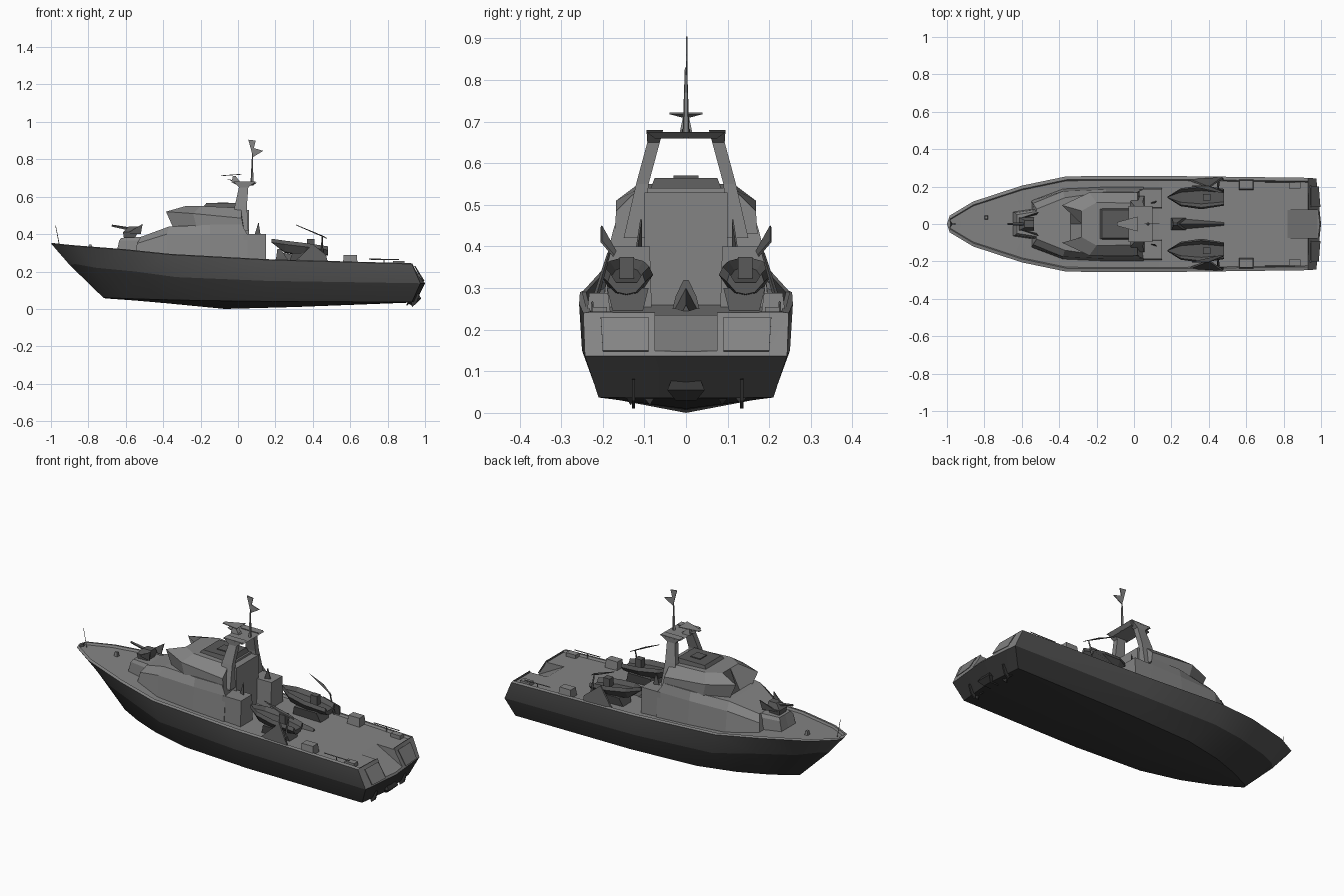
import bpy, bmesh, math
from mathutils import Vector

if "Cube" in bpy.data.objects:
    bpy.data.objects.remove(bpy.data.objects["Cube"])


def paint(name, v):
    m = bpy.data.materials.new(name)
    m.diffuse_color = (v, v, v, 1)
    m.use_nodes = True
    m.node_tree.nodes["Principled BSDF"].inputs["Base Color"].default_value = m.diffuse_color
    return m


GREY, DARK = paint("deck_grey", .23), paint("gear_dark", .10)
SIDE, BOTTOM = paint("hull_side_dark", .085), paint("hull_bottom_dark", .035)


def finish(name, bm, mat=None, smooth=None):
    bmesh.ops.remove_doubles(bm, verts=bm.verts, dist=0.0003)
    bmesh.ops.recalc_face_normals(bm, faces=bm.faces)
    me = bpy.data.meshes.new(name)
    bm.to_mesh(me)
    bm.free()
    me.materials.append(mat or GREY)
    ob = bpy.data.objects.new(name, me)
    bpy.context.collection.objects.link(ob)
    if smooth:
        bpy.context.view_layer.objects.active = ob
        ob.select_set(True)
        bpy.ops.object.shade_smooth_by_angle(angle=math.radians(smooth))
        ob.select_set(False)
    return ob


def skin(bm, a, b, closed):
    for i in range(len(a) - (not closed)):
        k = (i + 1) % len(a)
        bm.faces.new((a[i], a[k], b[k], b[i]))


def half_loft(name, stations, y0=0, mat=None, smooth=None, caps=True):
    """Skin half cross-sections (running centre to centre), mirrored about y0."""
    bm = bmesh.new()
    for s in (1, -1):
        rows = [[bm.verts.new((x, y0 + s * y, z)) for x, y, z in st] for st in stations]
        for a, b in zip(rows, rows[1:]):
            skin(bm, a, b, False)
        if caps:
            bm.faces.new(rows[0])
            bm.faces.new(rows[-1])
    return finish(name, bm, mat, smooth)


def stack(name, loops, mat=None):
    """Closed solid through a row of closed loops."""
    bm = bmesh.new()
    rows = [[bm.verts.new(p) for p in lp] for lp in loops]
    bm.faces.new(rows[0])
    bm.faces.new(rows[-1])
    for a, b in zip(rows, rows[1:]):
        skin(bm, a, b, True)
    return finish(name, bm, mat)


def prism(name, sections, mat=None):
    """Stack of horizontal rectangles: (cx, cy, cz, size_x, size_y)."""
    return stack(name, [[(x + i * a / 2, y + j * b / 2, z) for i, j in ((-1, -1), (1, -1), (1, 1), (-1, 1))]
                        for x, y, z, a, b in sections], mat)


def box(name, x0, x1, y0, y1, z0, z1, mat=None):
    base = ((x0 + x1) / 2, (y0 + y1) / 2)
    size = (abs(x1 - x0), abs(y1 - y0))
    return prism(name, [(*base, z0, *size), (*base, z1, *size)], mat)


def plate(name, pts, thick, mat=None):
    """Thin polygon extruded along the vector thick."""
    return stack(name, [pts, [tuple(Vector(p) + Vector(thick)) for p in pts]], mat)


def rod(name, p, q, r0, r1=None, n=5, mat=None):
    p, q = Vector(p), Vector(q)
    bm = bmesh.new()
    m = (q - p).to_track_quat('Z', 'Y').to_matrix().to_4x4()
    m.translation = (p + q) / 2
    bmesh.ops.create_cone(bm, cap_ends=True, segments=n, radius1=r0,
                          radius2=r0 if r1 is None else r1, depth=(q - p).length, matrix=m)
    return finish(name, bm, mat)


# Hull: chine (x,y,z), knuckle (x,y,z), deck edge (x,y,z), keel (x,z)
hull_data = [
    ((-.72, 0, .06), (-.90, 0, .235), (-1.0, 0, .35), (-.72, .058)),
    ((-.70, .02, .06), (-.87, .03, .24), (-.985, .045, .347), (-.69, .055)),
    ((-.58, .08, .055), (-.76, .095, .22), (-.86, .12, .335), (-.55, .045)),
    ((-.42, .14, .05), (-.55, .17, .20), (-.6, .205, .315), (-.38, .03)),
    ((-.2, .19, .045), (-.33, .235, .17), (-.36, .255, .29), (-.07, 0)),
    ((.2, .21, .04), (.15, .25, .15), (.15, .257, .262), (.3, .01)),
    ((.93, .21, .037), (.975, .243, .137), (.93, .247, .24), (.95, .035)),
]
stations = []
for ch, kn, ed, (kx, kz) in hull_data:
    x, y, z = ed
    rim = (x + (.02 if y == 0 else 0), max(y - .018, 0), z + .004)
    inner = (x + (.03 if y == 0 else 0), max(y - .024, 0), z - .008)
    stations.append([(kx, 0, kz), ch, kn, ed, rim, inner, (inner[0], 0, z - .008)])
keel, edge, deck = (.95, 0, .035), (.935, 0, .24), (.93, 0, .232)
stations.append([keel, keel, (1, 0, .137), edge, edge, deck, deck])
hull = half_loft("hull", stations, smooth=30, caps=False)

# Hull paint: grey deck and upper transom, dark sides, darker bottom
hull.data.materials.append(SIDE)
hull.data.materials.append(BOTTOM)
for f in hull.data.polygons:
    zs = [hull.data.vertices[v].co.z for v in f.vertices]
    if f.normal.z > .3:
        f.material_index = 0
    else:
        f.material_index = 2 if min(zs) < .1 else 1

# Stern ramp cut into the transom
ramp = plate("ramp_cutter", [(.82, -.075, .27), (1.03, -.075, .27), (1.03, -.075, .14), (.98, -.075, .15),
                             (.82, -.075, .236)], (0, .15, 0))
ramp.hide_render = True
ramp.hide_set(True)
cut = hull.modifiers.new("ramp", 'BOOLEAN')
cut.operation, cut.object = 'DIFFERENCE', ramp


# Superstructure
def house(name, rows):
    return half_loft(name, [[(b[0], 0, b[2]), b, m, t, (t[0], 0, t[2])] for b, m, t in rows])


house("deckhouse", [
    ((-.55, .125, .29), (-.54, .11, .35), (-.52, .08, .385)),
    ((-.38, .19, .26), (-.38, .175, .40), (-.37, .14, .44)),
    ((-.15, .20, .25), (-.15, .185, .40), (-.15, .172, .45)),
    ((.05, .20, .24), (.05, .185, .40), (.02, .172, .45))])
house("wheelhouse", [
    ((-.345, .10, .43), (-.385, .10, .52), (-.28, .07, .55)),
    ((-.22, .165, .43), (-.24, .168, .51), (-.2, .115, .55)),
    ((.03, .172, .43), (.02, .168, .485), (.02, .112, .54))])
house("gun_platform", [
    ((-.65, .065, .30), (-.635, .06, .365), (-.625, .05, .38)),
    ((-.5, .085, .30), (-.5, .08, .365), (-.5, .07, .385))])
box("aft_wall", 0, .06, -.1, .1, .24, .53)
prism("bridge_roof_tub", [(-.09, 0, .54, .2, .17), (-.085, 0, .565, .17, .15)], DARK)
box("roof_console", -.11, -.05, -.03, .03, .56, .57, DARK)

# Foredeck gun
prism("gun_mount", [(-.58, 0, .38, .06, .06), (-.575, 0, .41, .08, .07), (-.56, 0, .44, .05, .04)], DARK)
rod("gun_barrel", (-.57, 0, .425), (-.675, 0, .445), .01, .006, mat=DARK)
for s in (1, -1):
    plate("gun_shield", [(-.60, s * .03, .40), (-.52, s * .05, .40), (-.51, s * .06, .455)], (0, s * .006, 0), DARK)

# Mast: arch legs, crossbar, pole, pennant and radar
for s in (1, -1):
    prism("mast_leg", [(.015, s * .125, .42, .08, .05), (.015, s * .105, .55, .065, .03),
                       (.03, s * .078, .65, .05, .03), (.035, s * .075, .68, .12, .04)])
prism("mast_crossbar", [(.04, 0, .66, .08, .15), (.035, 0, .675, .13, .19)])
rod("mast_pole", (.075, 0, .66), (.078, 0, .83), .009, .003)
plate("pennant", [(.055, 0, .905), (.095, 0, .9), (.085, 0, .86), (.135, 0, .845), (.08, 0, .812),
                  (.07, 0, .85)], (0, .004, 0))
plate("radar_bar", [(-.09, -.01, .71), (.02, -.04, .718), (.02, .04, .718), (-.09, .01, .71)], (0, 0, .004))
prism("radar_foot", [(-.01, 0, .675, .05, .03), (-.02, 0, .71, .015, .015)])
plate("radar_arm", [(-.06, -.01, .695), (.01, -.01, .665), (.02, -.01, .68)], (0, .02, 0))

# Paired deck parts
for s in (1, -1):
    # aft side lockers of the deckhouse and their whip aerials
    prism("aft_locker", [(.09, s * .137, .24, .12, .11), (.09, s * .137, .40, .12, .10)])
    plate("locker_aerial", [(.09, s * .11, .40), (.12, s * .12, .40), (.11, s * .11, .465)], (0, .004, 0), DARK)

    # ship's boat with open well, console, cradle and davit
    boat = [(.18, .004, .355, .375), (.25, .048, .30, .365), (.36, .064, .28, .352), (.48, .045, .285, .335)]
    half_loft("ships_boat", [[(x, 0, zb), (x, w * .5, zb + .005), (x, w, zt - .02), (x, w * .85, zt),
                              (x, w * .55, zt - .022), (x, 0, zt - .022)] for x, w, zb, zt in boat],
              y0=s * .143, mat=DARK)
    box("boat_console", .37, .41, s * .125, s * .16, .32, .375, DARK)
    prism("boat_cradle", [(.36, s * .14, .24, .18, .07), (.36, s * .14, .30, .14, .10)], DARK)
    plate("davit_arm", [(.31, s * .205, .447), (.40, s * .205, .41), (.475, s * .175, .375), (.46, s * .17, .385)],
          (0, -s * .003, .004), DARK)
    rod("davit_post", (.45, s * .225, .25), (.45, s * .185, .385), .008, .004, 4, DARK)
    plate("davit_foot", [(.3, s * .24, .25), (.48, s * .24, .25), (.47, s * .25, .29), (.40, s * .2, .345)],
          (0, -s * .01, 0), DARK)

    # lockers, rails and bollards
    prism("deck_locker", [(.6, s * .21, .23, .08, .06), (.6, s * .21, .288, .07, .045)])
    rod("stern_rail", (.70, s * .225, .266), (.86, s * .225, .264), .003, None, 4)
    rod("rail_post", (.78, s * .225, .23), (.78, s * .225, .266), .003, None, 4)
    box("stern_bollard", .83, .89, s * .19, s * .225, .23, .255)

    # transom panels
    plate("transom_panel", [(.945, s * .09, .228), (.942, s * .205, .228), (.985, s * .20, .148),
                            (.994, s * .09, .148)], (.003, 0, .002))

    # propeller, shaft and rudder
    rod("propeller_shaft", (.72, s * .11, .045), (.93, s * .11, .045), .012, .008, mat=BOTTOM)
    for k in range(3):
        a = math.radians(90 + 120 * k)
        c, d = math.cos(a), math.sin(a)
        plate("propeller_blade", [(.91, s * .11, .048),
                                  (.90, s * .11 + .035 * c - .014 * d, .048 + .035 * d + .014 * c),
                                  (.925, s * .11 + .035 * c + .014 * d, .048 + .035 * d - .014 * c)],
              (.006, 0, 0), BOTTOM)
    plate("rudder", [(.92, s * .13, .09), (.97, s * .13, .08), (.955, s * .13, .03), (.93, s * .13, .01)],
          (0, .008, 0), BOTTOM)
prism("stern_drive", [(.93, 0, .03, .05, .05), (.945, 0, .055, .07, .09), (.93, 0, .09, .06, .06)], BOTTOM)

# Centreline deck gear
prism("winch", [(.24, 0, .24, .09, .07), (.23, 0, .28, .05, .05), (.22, 0, .32, .02, .012)], DARK)
half_loft("deck_crane_boom", [[(.24, 0, .25), (.24, .03, .25), (.24, 0, .30)],
                              [(.48, 0, .245), (.48, .008, .245), (.48, 0, .26)]], mat=DARK)

# Bow fittings
rod("jackstaff", (-.955, 0, .34), (-.975, 0, .445), .002, .0015, 4)
prism("bow_bollard", [(-.79, .035, .32, .02, .02), (-.79, .035, .345, .015, .015)])
